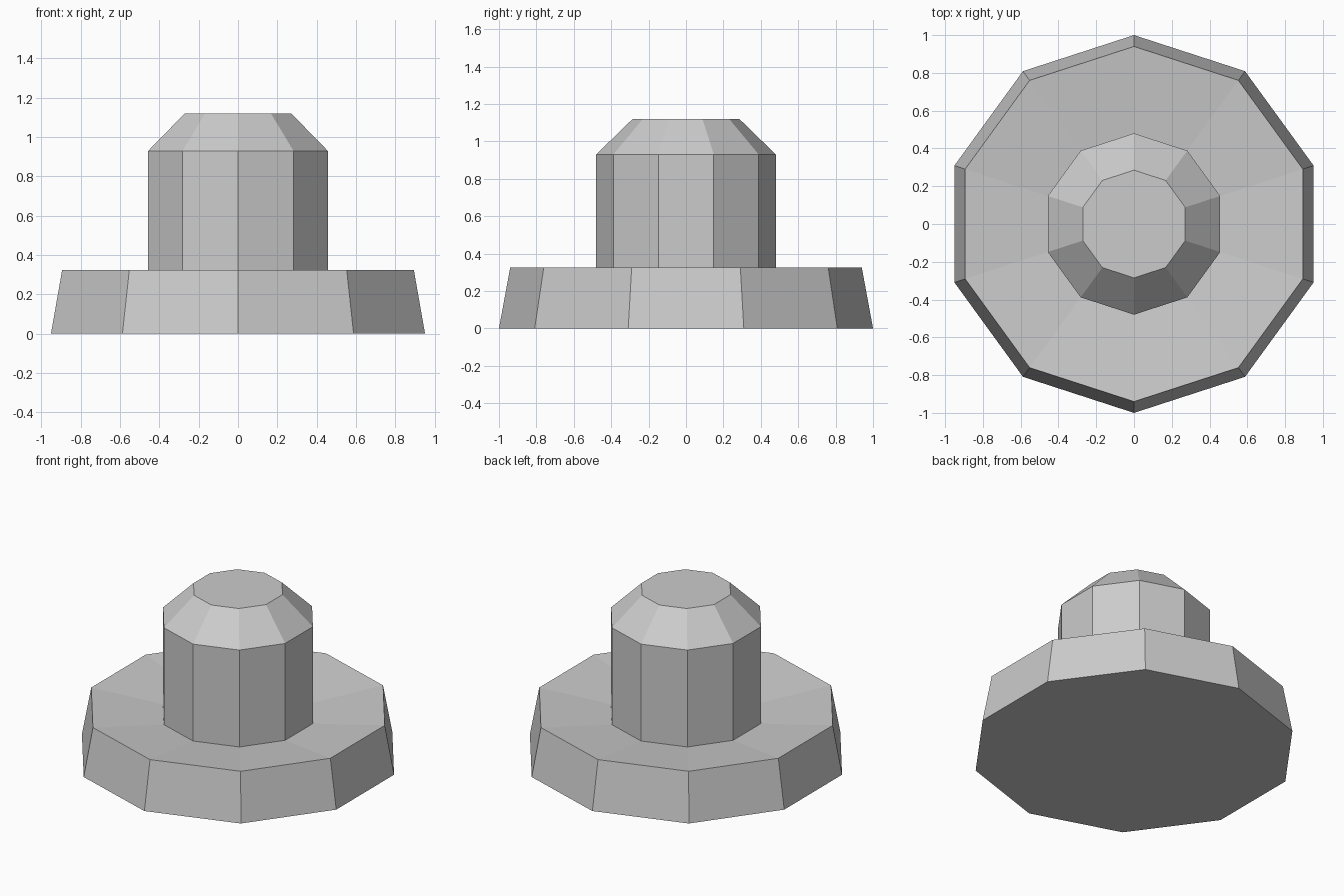
import bpy
import bmesh
from math import sin, cos, tau

SIDES = 10

cube = bpy.data.objects.get("Cube")
if cube:
    bpy.data.objects.remove(cube, do_unlink=True)

grey = bpy.data.materials.new("plain grey")
grey.use_nodes = True
colour = (0.6, 0.6, 0.6, 1.0)
grey.diffuse_color = colour
grey.node_tree.nodes["Principled BSDF"].inputs["Base Color"].default_value = colour


def lathe(name, profile):
    """Flat-sided solid of revolution with a corner pointing to the back."""
    bm = bmesh.new()
    rings = [[bm.verts.new((r * sin(tau * i / SIDES), r * cos(tau * i / SIDES), z))
              for i in range(SIDES)] for r, z in profile]
    for low, high in zip(rings, rings[1:]):
        for i in range(SIDES):
            j = (i + 1) % SIDES
            bm.faces.new((low[i], low[j], high[j], high[i]))
    bm.faces.new(rings[0])
    bm.faces.new(rings[-1])
    bmesh.ops.recalc_face_normals(bm, faces=bm.faces)
    mesh = bpy.data.meshes.new(name)
    bm.to_mesh(mesh)
    bm.free()
    mesh.materials.append(grey)
    obj = bpy.data.objects.new(name, mesh)
    bpy.context.collection.objects.link(obj)
    return obj


# Tapered base with a slightly dished top, upright post and bevelled cap
lathe("stud_with_flange", [
    (1.0, 0.0),      # base foot
    (0.94, 0.325),   # base rim
    (0.48, 0.275),   # foot of the post
    (0.48, 0.93),    # shoulder
    (0.285, 1.12),   # cap
])
